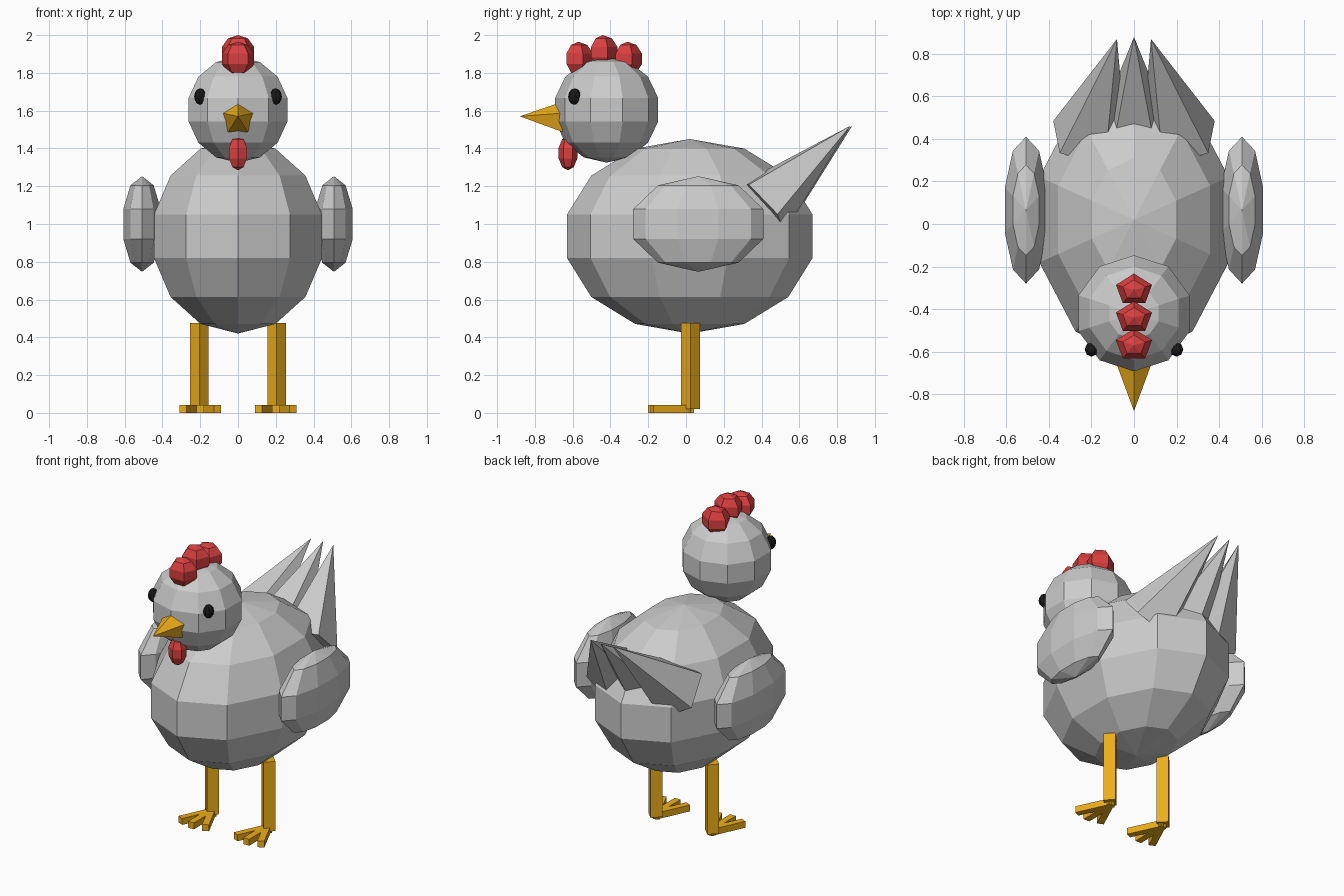
import bpy, bmesh
from math import sin, cos, pi, radians
from mathutils import Vector, Matrix

if "Cube" in bpy.data.objects:
    bpy.data.objects.remove(bpy.data.objects["Cube"])


def material(name, rgb):
    m = bpy.data.materials.new(name)
    m.diffuse_color = (*rgb, 1)
    m.use_nodes = True
    m.node_tree.nodes["Principled BSDF"].inputs["Base Color"].default_value = m.diffuse_color
    return m


RED = material("red", (0.70, 0.05, 0.05))
YELLOW = material("yellow", (0.85, 0.42, 0.01))
BLACK = material("black", (0.01, 0.01, 0.01))


def finish(name, bm, mat=None):
    bmesh.ops.recalc_face_normals(bm, faces=bm.faces)
    mesh = bpy.data.meshes.new(name)
    bm.to_mesh(mesh)
    bm.free()
    if mat:
        mesh.materials.append(mat)
    ob = bpy.data.objects.new(name, mesh)
    bpy.context.collection.objects.link(ob)
    return ob


def ellipsoid(name, center, radii, segs, rings, mat=None):
    bm = bmesh.new()
    m = Matrix.Translation(center) @ Matrix.Diagonal((*radii, 1))
    bmesh.ops.create_uvsphere(bm, u_segments=segs, v_segments=rings, radius=1, matrix=m)
    return finish(name, bm, mat)


def cone(name, center, tip, r, first, mat=None, sides=5):
    # pyramid whose first base corner points along `first`
    center, tip = Vector(center), Vector(tip)
    axis = (tip - center).normalized()
    v = axis.cross(Vector(first)).normalized()
    u = v.cross(axis)
    bm = bmesh.new()
    ring = [bm.verts.new(center + r * (u * cos(2 * pi * i / sides) + v * sin(2 * pi * i / sides)))
            for i in range(sides)]
    top = bm.verts.new(tip)
    bm.faces.new(ring)
    for i in range(sides):
        bm.faces.new((ring[i], ring[(i + 1) % sides], top))
    return finish(name, bm, mat)


# Body and head
ellipsoid("body", (0, 0.02, 0.935), (0.48, 0.667, 0.515), 10, 7)
ellipsoid("head", (0, -0.42, 1.605), (0.282, 0.28, 0.28), 10, 7)

# Beak, wattle and comb
cone("beak", (0, -0.65, 1.56), (0, -0.88, 1.57), 0.09, (0, 0, 1), YELLOW)
ellipsoid("wattle", (0, -0.625, 1.375), (0.058, 0.052, 0.091), 6, 5, RED)
for i, (y, z) in enumerate([(-0.57, 1.875), (-0.44, 1.91), (-0.31, 1.875)]):
    ellipsoid(f"comb_{i + 1}", (0, y, z), (0.094, 0.081, 0.09), 5, 5, RED)

# Middle tail feather
cone("tail_middle", (0, 0.42, 1.11), (0, 0.88, 1.52), 0.18, (0, 0.67, -0.74))

for side, s in (("right", -1), ("left", 1)):
    # Eye, wing and outer tail feather
    ellipsoid(f"eye_{side}", (s * 0.20, -0.59, 1.675), (0.032, 0.034, 0.043), 8, 6, BLACK)
    ellipsoid(f"wing_{side}", (s * 0.508, 0.065, 1.0), (0.11, 0.363, 0.253), 10, 5)
    cone(f"tail_{side}", (s * 0.218, 0.40, 1.093), (s * 0.08, 0.87, 1.52), 0.187,
         (-s * 0.972, -0.057, -0.244))

    # Leg: four-sided post turned corner-forward
    bm = bmesh.new()
    bmesh.ops.create_cone(bm, cap_ends=True, segments=4, radius1=0.05, radius2=0.05, depth=0.455,
                          matrix=Matrix.Translation((s * 0.205, 0.023, 0.2475)))
    finish(f"leg_{side}", bm, YELLOW)

    # Foot: three toes fanned from the ankle
    bm = bmesh.new()
    for a in (-25, 0, 25):
        m = (Matrix.Translation((s * 0.2, 0.015, 0.0225)) @ Matrix.Rotation(radians(a), 4, 'Z')
             @ Matrix.Translation((0, -0.0975, 0)) @ Matrix.Diagonal((0.042, 0.235, 0.042, 1)))
        bmesh.ops.create_cube(bm, size=1, matrix=m)
    bmesh.ops.translate(bm, verts=bm.verts, vec=(0, 0, -0.0015))
    finish(f"foot_{side}", bm, YELLOW)
